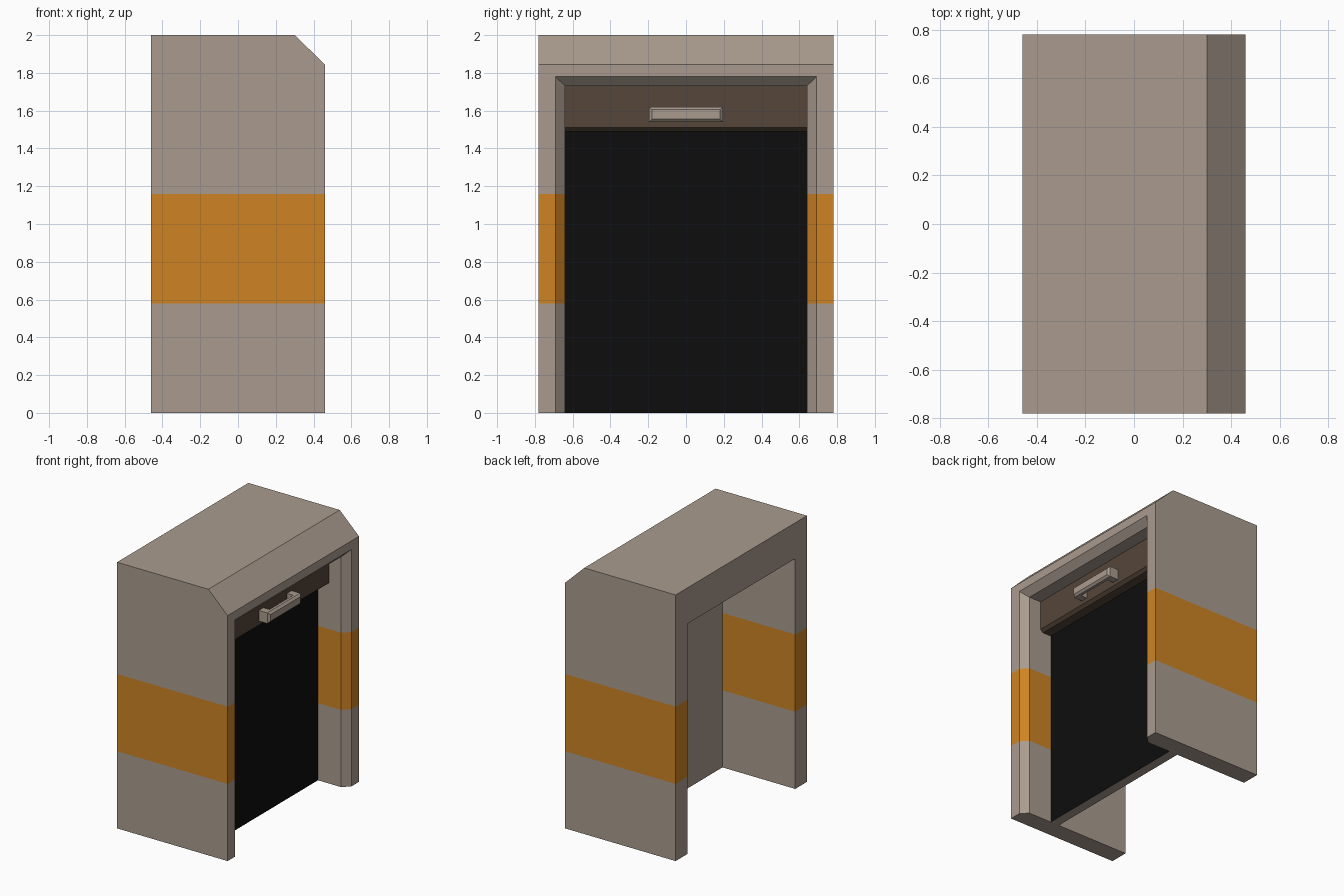
import bpy, bmesh

if "Cube" in bpy.data.objects:
    bpy.data.objects.remove(bpy.data.objects["Cube"])


def material(name, rgb):
    m = bpy.data.materials.new(name)
    m.diffuse_color = (*rgb, 1)
    m.use_nodes = True
    m.node_tree.nodes["Principled BSDF"].inputs["Base Color"].default_value = m.diffuse_color
    return m


TAUPE = material("taupe", (0.40, 0.33, 0.275))
ORANGE = material("orange", (0.62, 0.23, 0.017))
BLACK = material("black", (0.004, 0.004, 0.004))
BROWN = material("brown", (0.092, 0.062, 0.042))


def finish(name, bm, *mats):
    bmesh.ops.recalc_face_normals(bm, faces=bm.faces)
    me = bpy.data.meshes.new(name)
    bm.to_mesh(me)
    bm.free()
    for m in mats:
        me.materials.append(m)
    ob = bpy.data.objects.new(name, me)
    bpy.context.collection.objects.link(ob)
    return ob


def prism(bm, pts, vec):
    """Extrude a closed outline along vec."""
    face = bm.faces.new([bm.verts.new(p) for p in pts])
    geo = bmesh.ops.extrude_face_region(bm, geom=[face])["geom"]
    top = [g for g in geo if isinstance(g, bmesh.types.BMVert)]
    bmesh.ops.translate(bm, verts=top, vec=vec)


# Door frame: arch loops (x, half width, top), skinned around the cross-section
LOOPS = [(-0.46, 0.78, 2.0), (0.30, 0.78, 2.0), (0.46, 0.78, 1.845),
         (0.46, 0.69, 1.78), (0.41, 0.64, 1.73), (-0.46, 0.64, 1.73)]
bm = bmesh.new()
rings = []
for x, w, top in LOOPS:
    path = [(-w, z) for z in (0, 0.58, 1.16, top)]
    path += [(w, z) for z in (top, 1.16, 0.58, 0)]
    rings.append([bm.verts.new((x, y, z)) for y, z in path])
for a, b in zip(rings, rings[1:] + rings[:1]):
    for i in range(7):
        f = bm.faces.new((a[i], a[i + 1], b[i + 1], b[i]))
        f.material_index = int(i in (1, 5))      # orange stripe bands
for end in (0, 7):
    bm.faces.new([r[end] for r in rings])
finish("door_frame", bm, TAUPE, ORANGE)

# Door panel with a black front
bm = bmesh.new()
prism(bm, [(0.145, -0.64, 0), (0.217, -0.64, 0), (0.217, -0.64, 1.73), (0.145, -0.64, 1.73)],
      (0, 1.28, 0))
for f in bm.faces:
    f.material_index = int(all(v.co.x > 0.2 for v in f.verts))
finish("door_panel", bm, TAUPE, BLACK)

# Header housing with a chamfered lower lip
bm = bmesh.new()
prism(bm, [(0.217, -0.64, 1.49), (0.287, -0.64, 1.49), (0.31, -0.64, 1.51),
           (0.31, -0.64, 1.73), (0.217, -0.64, 1.73)], (0, 1.28, 0))
finish("header_housing", bm, BROWN)

# Bracket handle: C outline extruded upwards, front rim chamfered
bm = bmesh.new()
prism(bm, [(0.31, -0.195, 1.54), (0.395, -0.195, 1.54), (0.395, 0.195, 1.54), (0.31, 0.195, 1.54),
           (0.31, 0.14, 1.54), (0.36, 0.14, 1.54), (0.36, -0.14, 1.54), (0.31, -0.14, 1.54)],
      (0, 0, 0.08))
rim = [e for e in bm.edges if all(v.co.x > 0.39 for v in e.verts)]
bmesh.ops.bevel(bm, geom=rim, offset=0.015, segments=1, affect='EDGES')
finish("handle", bm, TAUPE)
